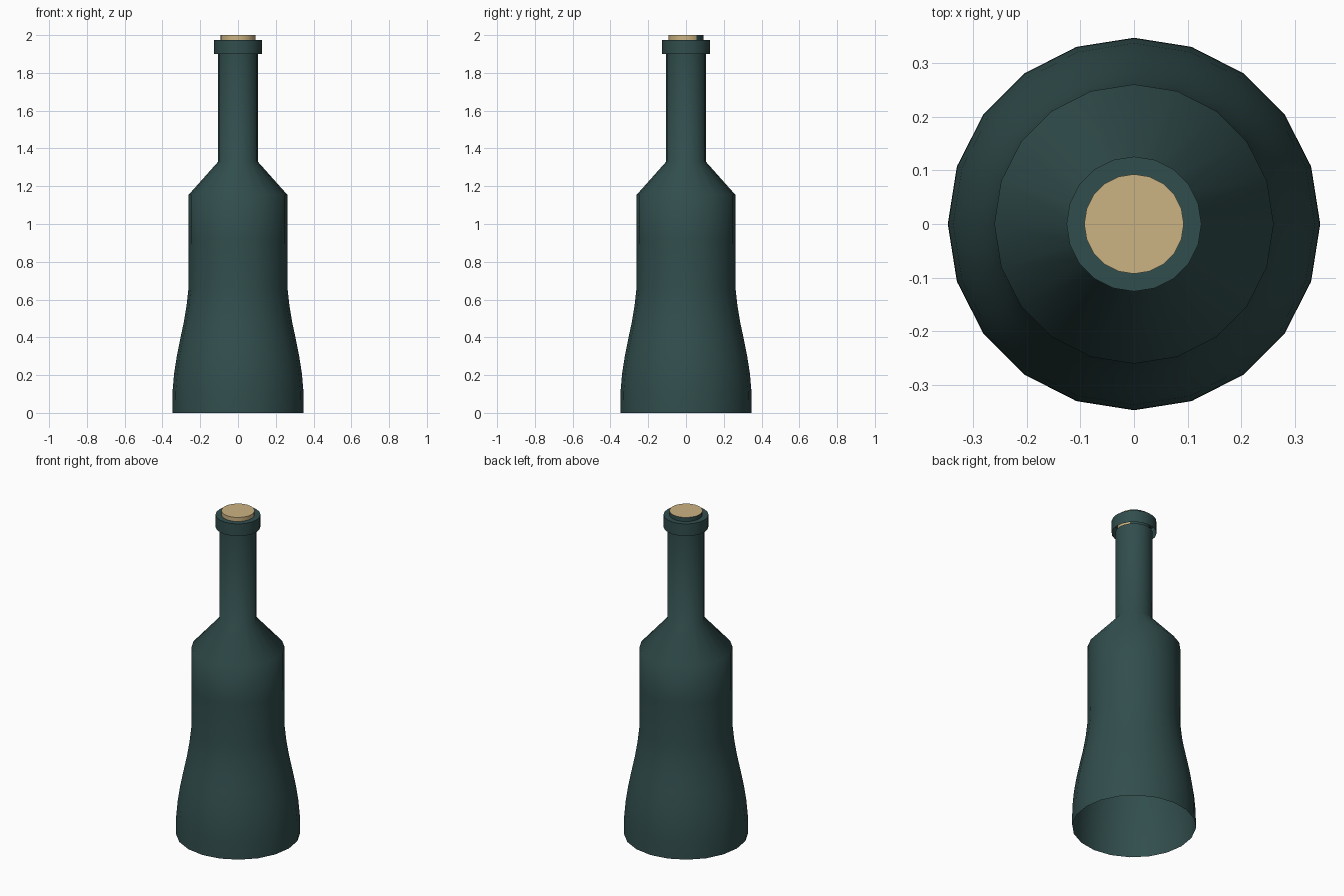
import bpy, bmesh, math

if "Cube" in bpy.data.objects:
    bpy.data.objects.remove(bpy.data.objects["Cube"])

SIDES = 20


def material(name, rgb):
    m = bpy.data.materials.new(name)
    m.diffuse_color = (*rgb, 1)
    m.use_nodes = True
    m.node_tree.nodes["Principled BSDF"].inputs["Base Color"].default_value = m.diffuse_color
    return m


glass = material("dark green glass", (0.031, 0.075, 0.074))
cork_tan = material("cork tan", (0.60, 0.45, 0.225))


def lathe(name, profile, mats, cap_top=False, pick=None):
    """Spin a (radius, height) profile into an open 20-sided shell."""
    bm = bmesh.new()
    rings = []
    for r, z in profile:
        rings.append([bm.verts.new((r * math.cos(2 * math.pi * i / SIDES),
                                    r * math.sin(2 * math.pi * i / SIDES), z))
                      for i in range(SIDES)])
    for a, b in zip(rings, rings[1:]):
        for i in range(SIDES):
            j = (i + 1) % SIDES
            f = bm.faces.new((a[i], a[j], b[j], b[i]))
            if pick:
                f.material_index = pick(i)
    if cap_top:
        bm.faces.new(rings[-1])
    me = bpy.data.meshes.new(name)
    bm.to_mesh(me)
    bm.free()
    for m in mats:
        me.materials.append(m)
    ob = bpy.data.objects.new(name, me)
    bpy.context.collection.objects.link(ob)
    bpy.ops.object.select_all(action='DESELECT')
    ob.select_set(True)
    bpy.context.view_layer.objects.active = ob
    bpy.ops.object.shade_smooth_by_angle(angle=math.radians(50))
    return ob


# Bottle body, shoulder and neck, open underneath
lathe("bottle_body", [(0.348, 0), (0.347, 0.11), (0.338, 0.21), (0.324, 0.30),
                      (0.306, 0.39), (0.287, 0.48), (0.272, 0.57), (0.262, 0.66),
                      (0.261, 0.92), (0.261, 1.155), (0.105, 1.33), (0.105, 1.903)],
      [glass])

# Lip: outer band and flat top, open underneath
lathe("bottle_lip", [(0.126, 1.90), (0.126, 1.975), (0.093, 1.975)], [glass])

# Cork: back-left side faces are glass coloured
lathe("cork", [(0.093, 1.90), (0.093, 2.0)], [cork_tan, glass], cap_top=True,
      pick=lambda i: 1 if 2 <= i < 11 else 0)
